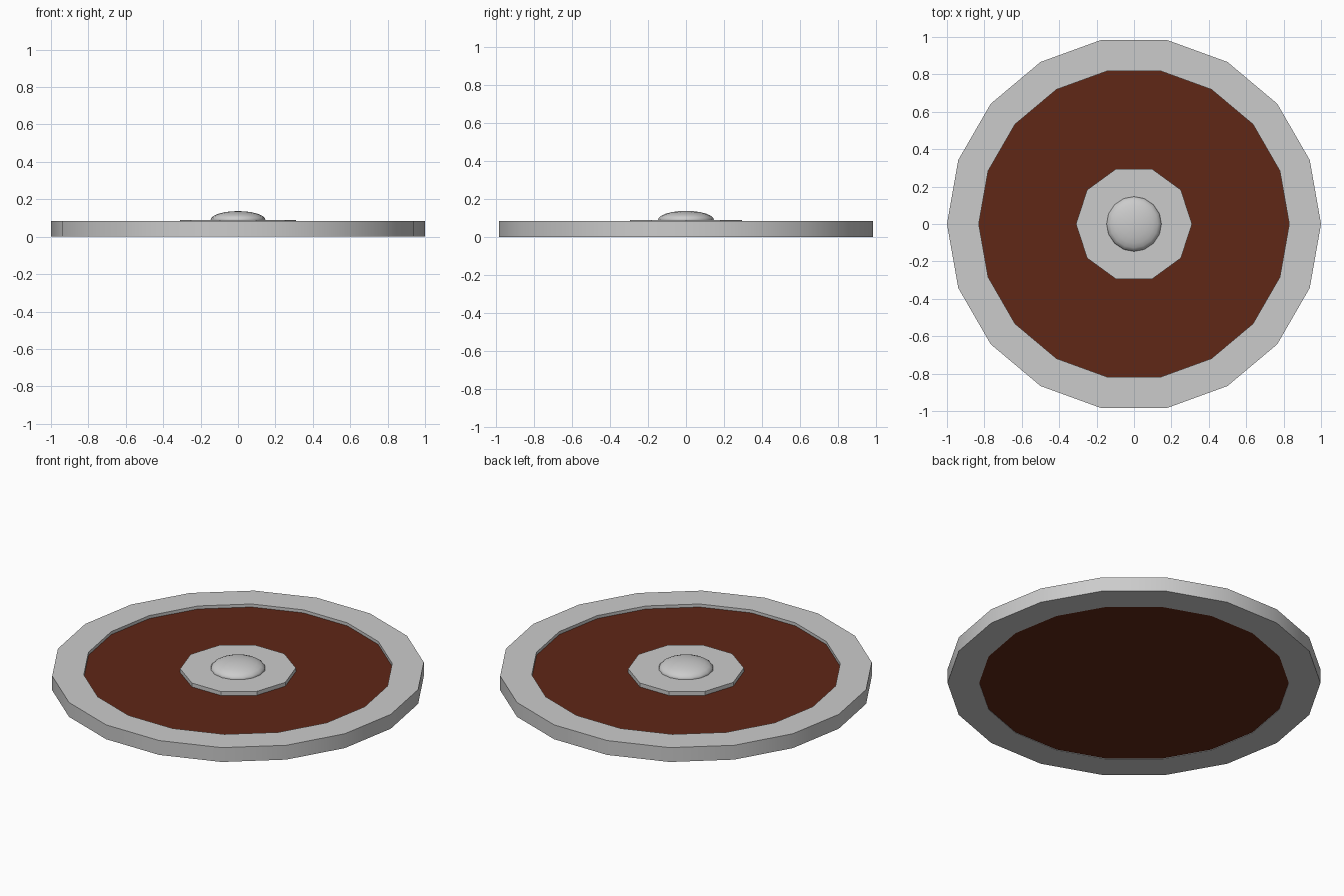
import bpy, math

if "Cube" in bpy.data.objects:
    bpy.data.objects.remove(bpy.data.objects["Cube"])

red = bpy.data.materials.new("rust_red")
red.diffuse_color = (0.115, 0.02, 0.008, 1)
red.use_nodes = True
red.node_tree.nodes["Principled BSDF"].inputs["Base Color"].default_value = red.diffuse_color


def lathe(name, profile, sides, closed=False, mat=None, smooth=True):
    """Revolve (radius, z) points around z; cap the ends unless closed."""
    n = len(profile)
    verts = [(r * math.cos(2 * math.pi * i / sides), r * math.sin(2 * math.pi * i / sides), z)
             for r, z in profile for i in range(sides)]
    faces = []
    for k in range(n if closed else n - 1):
        a, b = k * sides, ((k + 1) % n) * sides
        for i in range(sides):
            j = (i + 1) % sides
            faces.append((a + i, a + j, b + j, b + i))
    if not closed:
        faces.append(tuple(reversed(range(sides))))
        faces.append(tuple(range((n - 1) * sides, n * sides)))
    mesh = bpy.data.meshes.new(name)
    mesh.from_pydata(verts, [], faces)
    obj = bpy.data.objects.new(name, mesh)
    bpy.context.collection.objects.link(obj)
    if mat:
        mesh.materials.append(mat)
    if smooth:
        bpy.ops.object.select_all(action='DESELECT')
        obj.select_set(True)
        bpy.context.view_layer.objects.active = obj
        bpy.ops.object.shade_smooth_by_angle(angle=math.radians(30))
    return obj


# Metal rim
lathe("shield_rim", [(1, 0), (1, 0.085), (0.83, 0.085), (0.83, 0)], 18, closed=True)

# Recessed coloured board
lathe("shield_board", [(0.832, 0.003), (0.832, 0.067)], 18, mat=red)

# Ten-sided centre plate
lathe("centre_plate", [(0.31, 0.067), (0.31, 0.09)], 10, smooth=False)

# Flattened dome boss
bpy.ops.mesh.primitive_uv_sphere_add(segments=16, ring_count=12, radius=1, location=(0, 0, 0.09))
boss = bpy.context.object
boss.name = "centre_boss"
boss.scale = (0.147, 0.147, 0.047)
bpy.ops.object.transform_apply(location=False, rotation=False, scale=True)
bpy.ops.object.shade_smooth()
